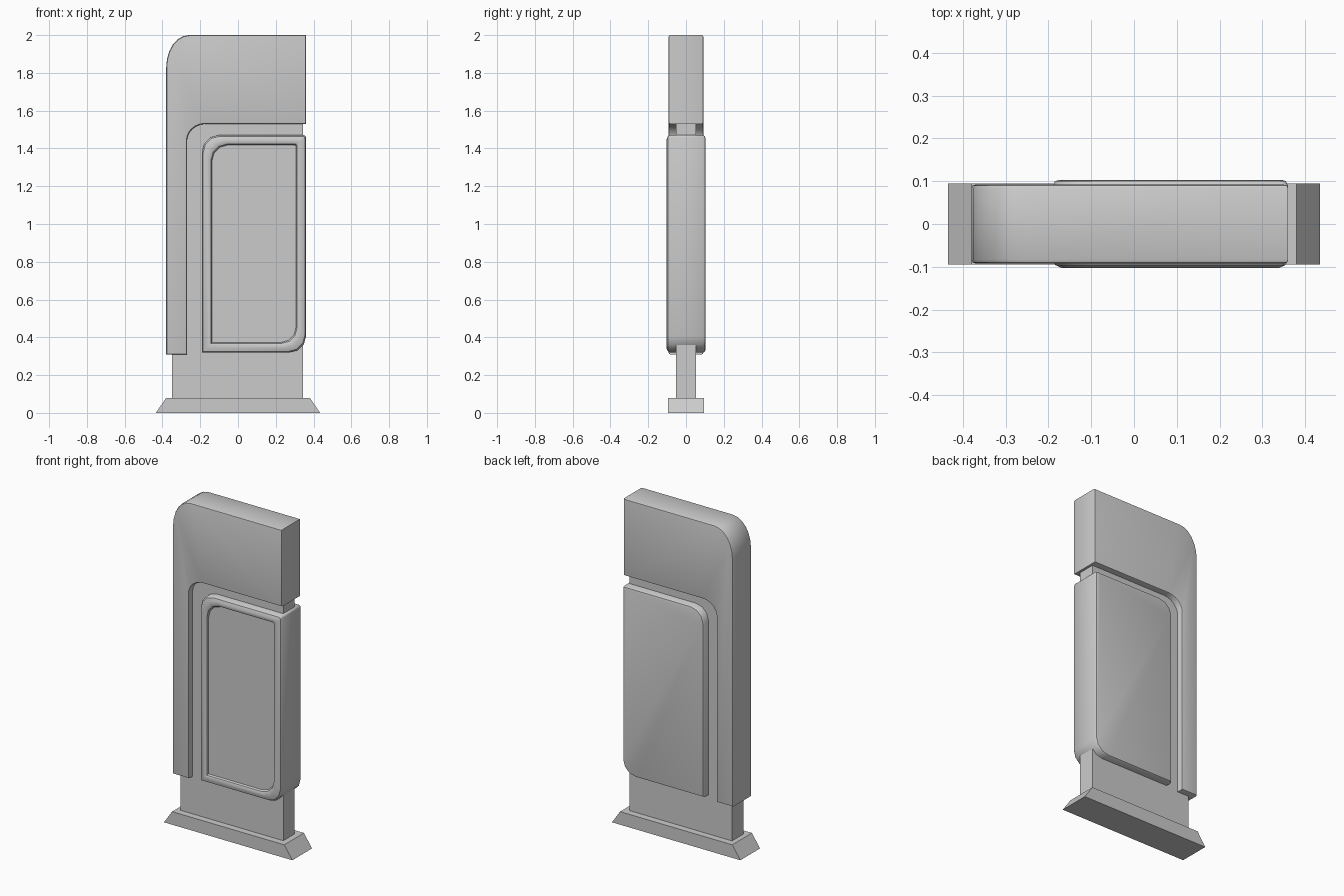
import bpy, bmesh, math
from mathutils import Vector

if "Cube" in bpy.data.objects:
    bpy.data.objects.remove(bpy.data.objects["Cube"])


def outline(corners, d, segs):
    """Right-angled outline (x, z, rx, rz) inset by d, with rounded corners."""
    pts = []
    n = len(corners)
    for i, (x, z, rx, rz) in enumerate(corners):
        p = Vector((x, z))
        to_prev = (Vector(corners[i - 1][:2]) - p).normalized()
        to_next = (Vector(corners[(i + 1) % n][:2]) - p).normalized()
        n_in = Vector((to_prev.y, -to_prev.x))
        n_out = Vector((-to_next.y, to_next.x))
        p = p + d * (n_in + n_out)
        if rx == 0:
            pts.append(p)
            continue
        u = to_prev * (rx if abs(to_prev.x) > 0.5 else rz)
        v = to_next * (rx if abs(to_next.x) > 0.5 else rz)
        for k in range(segs + 1):
            t = math.pi / 2 * k / segs
            pts.append(p + u * (1 - math.sin(t)) + v * (1 - math.cos(t)))
    return pts


def loft(name, corners, rings, segs=3, smooth=True):
    """Stack inset copies of an outline along y; rings are (inset, y)."""
    bm = bmesh.new()
    loops = [[bm.verts.new((p.x, y, p.y)) for p in outline(corners, d, segs)]
             for d, y in rings]
    for a, b in zip(loops, loops[1:]):
        for i in range(len(a)):
            j = (i + 1) % len(a)
            bm.faces.new((a[i], a[j], b[j], b[i]))
    bm.faces.new(loops[0])
    bm.faces.new(loops[-1])
    bmesh.ops.recalc_face_normals(bm, faces=bm.faces)
    mesh = bpy.data.meshes.new(name)
    bm.to_mesh(mesh)
    bm.free()
    ob = bpy.data.objects.new(name, mesh)
    bpy.context.collection.objects.link(ob)
    if smooth:
        bpy.ops.object.select_all(action='DESELECT')
        ob.select_set(True)
        bpy.context.view_layer.objects.active = ob
        bpy.ops.object.shade_smooth_by_angle(angle=math.radians(35))
    return ob


# Foot plate with sloping ends
bpy.ops.mesh.primitive_cube_add(size=1, location=(0, 0, 0.04))
base = bpy.context.object
base.name = "base_plate"
for v in base.data.vertices:
    half = 0.38 if v.co.z > 0 else 0.435
    v.co = (math.copysign(half, v.co.x), v.co.y * 0.19, v.co.z * 0.08)

# Thin inner slab that carries the other parts
core = [(-0.35, 0.08, 0, 0), (0.345, 0.08, 0, 0),
        (0.345, 1.6, 0, 0), (-0.35, 1.6, 0, 0)]
loft("inner_slab", core, [(0, 0.054), (0, -0.054)], smooth=False)

# Upside-down L shell: header plus left leg
shell = [(-0.38, 0.31, 0, 0), (-0.27, 0.31, 0, 0), (-0.27, 1.53, 0.10, 0.09),
         (0.36, 1.53, 0, 0), (0.36, 2.0, 0, 0), (-0.38, 2.0, 0.12, 0.17)]
loft("outer_shell", shell,
     [(0.01, 0.092), (0.003, 0.09), (0, 0.083),
      (0, -0.083), (0.003, -0.09), (0.01, -0.092)], segs=6)

# Door panel with rounded rim and recessed front screen
panel = [(-0.19, 0.32, 0, 0), (0.36, 0.32, 0.085, 0.085),
         (0.36, 1.47, 0.012, 0.012), (-0.19, 1.47, 0.085, 0.085)]
loft("screen_panel", panel,
     [(0.015, 0.103), (0.005, 0.1), (0, 0.09),
      (0, -0.085), (0.006, -0.096), (0.022, -0.103),
      (0.038, -0.103), (0.047, -0.098), (0.052, -0.086)], segs=3)
